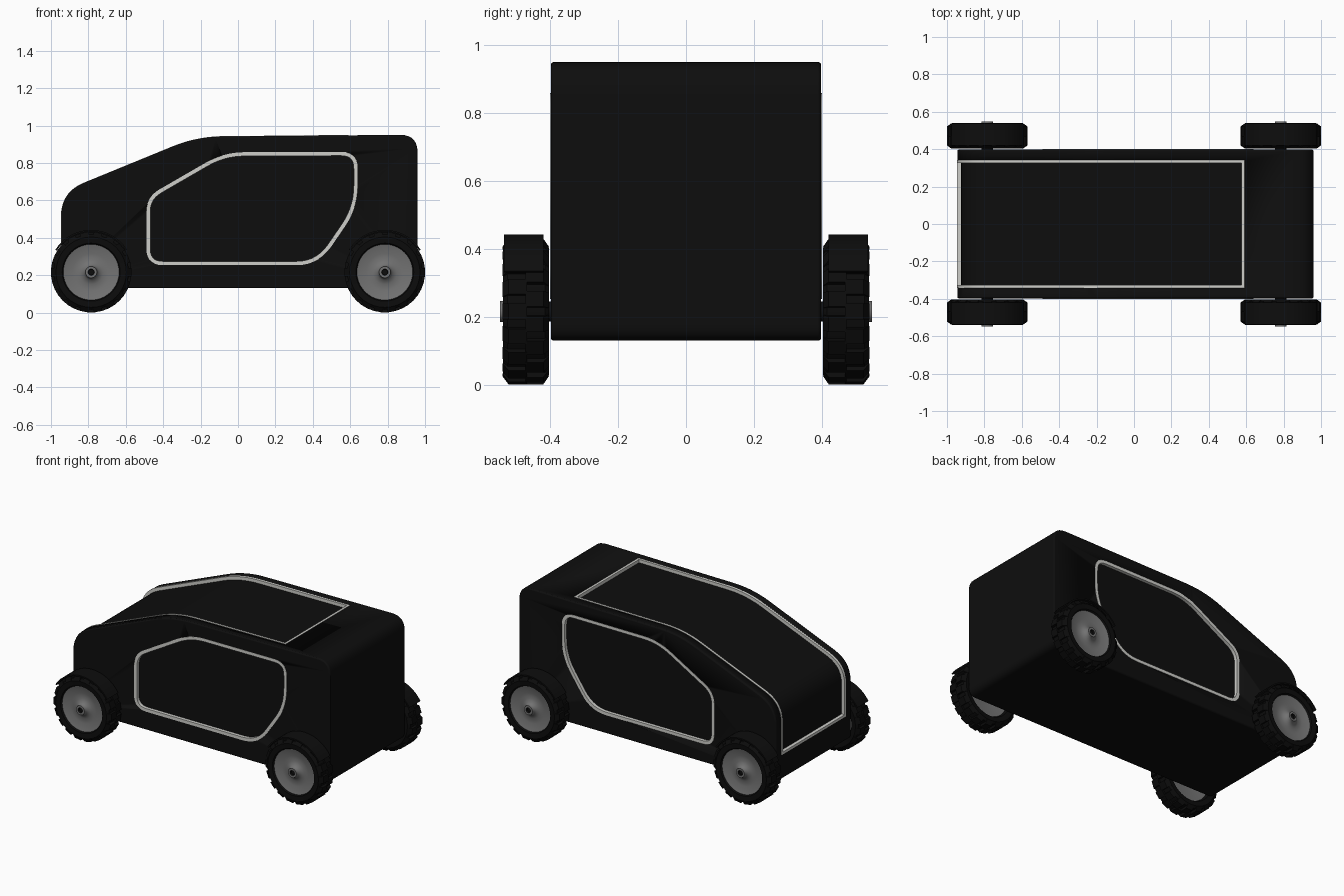
import bpy, bmesh, math
from mathutils import Vector

if "Cube" in bpy.data.objects:
    bpy.data.objects.remove(bpy.data.objects["Cube"])

def material(name, r, g, b):
    m = bpy.data.materials.new(name)
    m.diffuse_color = (r, g, b, 1)
    m.use_nodes = True
    m.node_tree.nodes["Principled BSDF"].inputs["Base Color"].default_value = m.diffuse_color
    return m

BLACK = material("gloss_black", .0042, .0042, .0042)
RUBBER = material("tyre_black", .0035, .0035, .0035)
TRIM = material("light_trim", .62, .62, .59)
HUB = material("hub_grey", .17, .17, .17)

def finish(name, bm, mats, angle=35):
    bmesh.ops.recalc_face_normals(bm, faces=bm.faces)
    for f in bm.faces:
        f.smooth = True
    for e in bm.edges:
        e.smooth = e.calc_face_angle(0) < math.radians(angle)
    me = bpy.data.meshes.new(name)
    bm.to_mesh(me)
    bm.free()
    for m in mats:
        me.materials.append(m)
    ob = bpy.data.objects.new(name, me)
    bpy.context.collection.objects.link(ob)
    return ob

def rounded(corners, n=7):
    """Closed outline of (x, z, cut): every corner becomes a small curve."""
    out = []
    for i, (x, z, d) in enumerate(corners):
        c = Vector((x, z))
        a = c + (Vector(corners[i - 1][:2]) - c).normalized() * d
        b = c + (Vector(corners[(i + 1) % len(corners)][:2]) - c).normalized() * d
        for k in range(n + 1):
            t = k / n
            out.append(a * (1 - t) ** 2 + c * 2 * t * (1 - t) + b * t * t)
    return out

def offset(pts, d, closed=True):
    """Move a clockwise outline outward by d (inward if negative)."""
    out, n = [], len(pts)
    for i, p in enumerate(pts):
        a = pts[i - 1] if closed or i > 0 else None
        b = pts[(i + 1) % n] if closed or i < n - 1 else None
        dirs = []
        if a is not None:
            dirs.append((p - a).normalized())
        if b is not None:
            dirs.append((b - p).normalized())
        nor = [Vector((-v.y, v.x)) for v in dirs]
        m = sum(nor, Vector((0, 0))).normalized()
        out.append(p + m * d / max(.3, m.dot(nor[0])))
    return out

def prism(name, pts, y0, y1, mat):
    bm = bmesh.new()
    a = [bm.verts.new((p[0], y0, p[1])) for p in pts]
    b = [bm.verts.new((p[0], y1, p[1])) for p in pts]
    bm.faces.new(a)
    bm.faces.new(b[::-1])
    for i in range(len(pts)):
        bm.faces.new((a[i - 1], a[i], b[i], b[i - 1]))
    return finish(name, bm, [mat])

def ring(name, outer, inner, y0, y1, mat):
    bm = bmesh.new()
    loops = [[bm.verts.new((p[0], y, p[1])) for p in pts]
             for pts, y in ((outer, y0), (outer, y1), (inner, y1), (inner, y0))]
    for k in range(4):
        a, b = loops[k - 1], loops[k]
        for i in range(len(a)):
            bm.faces.new((a[i - 1], a[i], b[i], b[i - 1]))
    return finish(name, bm, [mat])

def lathe(bm, prof, cx, cz, sy, mat, n=40):
    rows = []
    for r, y in prof:
        if r == 0:
            rows.append([bm.verts.new((cx, sy * y, cz))] * n)
        else:
            rows.append([bm.verts.new((cx + r * math.cos(math.tau * i / n), sy * y,
                                       cz + r * math.sin(math.tau * i / n))) for i in range(n)])
    for a, b in zip(rows, rows[1:]):
        for i in range(n):
            vs = list(dict.fromkeys((a[i - 1], a[i], b[i], b[i - 1])))
            bm.faces.new(vs).material_index = mat

# Body shell
N = 7
profile = rounded([(-.945, .13, .03), (-.945, .643, .13), (-.22, .94, .14),
                   (.96, .951, .095), (.96, .13, .05)], N)
body = prism("body", profile, -.398, .398, BLACK)
bev = body.modifiers.new("edge", 'BEVEL')
bev.width, bev.segments, bev.angle_limit = .008, 2, math.radians(60)

def cut(cutter):
    cutter.hide_render = True
    cutter.hide_viewport = False
    m = body.modifiers.new("recess", 'BOOLEAN')
    m.operation, m.solver, m.object = 'DIFFERENCE', 'EXACT', cutter
    cutters.append(cutter)

cutters = []

# Windscreen and roof panel: sunk band along the front and top
def roof_path(z0, x1):
    return [Vector((-.945, z0))] + profile[N + 1:3 * (N + 1)] + [Vector((x1, .9475))]

def band(path, hi, lo):
    return offset(path, hi, False) + offset(path, lo, False)[::-1]

cut(prism("roof_cutter", band(roof_path(.308, .583), .05, -.02), -.332, .332, BLACK))
full = roof_path(.30, .592)
for s, side in ((-1, "right"), (1, "left")):
    y = sorted((s * .326, s * .342))
    prism("roof_trim_" + side, band(full, .002, -.022), y[0], y[1], TRIM)
prism("roof_trim_rear", [(.576, .92), (.576, .949), (.592, .949), (.592, .92)], -.342, .342, TRIM)
prism("roof_trim_front", [(-.947, .30), (-.947, .316), (-.922, .316), (-.922, .30)],
      -.342, .342, TRIM)

# Side windows: sunk panel with a trim frame
window = rounded([(-.49, .618, .08), (-.076, .857, .11), (.64, .86, .09),
                  (.64, .56, .12), (.43, .253, .12), (-.49, .253, .09)], N)
for s, side in ((-1, "right"), (1, "left")):
    y = sorted((s * .378, s * .45))
    cut(prism("window_cutter_" + side, offset(window, -.01), y[0], y[1], BLACK))
    y = sorted((s * .376, s * .4))
    ring("window_trim_" + side, window, offset(window, -.021), y[0], y[1], TRIM)

# Apply the cuts and drop the cutters
dg = bpy.context.evaluated_depsgraph_get()
mesh = bpy.data.meshes.new_from_object(body.evaluated_get(dg))
body.modifiers.clear()
body.data = mesh
for c in cutters:
    bpy.data.objects.remove(c)

# Wheels and mudguards
CZ, LUGS = .216, 18
TYRE = [(.145, .425), (.155, .408), (.188, .403), (.201, .415), (.201, .525),
        (.188, .539), (.155, .536), (.147, .522)]
DISC = [(0, .44), (.06, .435), (.15, .425)]
FACE = [(.15, .526), (.143, .524), (.10, .512), (.065, .512), (.042, .522), (.031, .537),
        (.031, .548), (.017, .548)]
HOLE = [(.017, .548), (.015, .535), (0, .535)]

def lug(bm, cx, sy, ang, y_out, y_in, y_top):
    """One tread block, tapered at its shoulder."""
    v = []
    for r, yo in ((.19, y_out), (.2145, y_top)):
        for t, y in ((-.023, yo), (.023, yo), (.023, y_in), (-.023, y_in)):
            v.append(bm.verts.new((cx + r * math.cos(ang) - t * math.sin(ang), sy * y,
                                   CZ + r * math.sin(ang) + t * math.cos(ang))))
    for f in ((0, 1, 2, 3), (4, 5, 6, 7), (0, 1, 5, 4), (1, 2, 6, 5), (2, 3, 7, 6), (3, 0, 4, 7)):
        bm.faces.new([v[i] for i in f])

for cx, end in ((-.785, "front"), (.785, "rear")):
    for sy, side in ((-1, "right"), (1, "left")):
        tag = end + "_" + side
        bm = bmesh.new()
        lathe(bm, TYRE, cx, CZ, sy, 0)
        for i in range(LUGS):
            a = math.tau * i / LUGS - math.pi / 2
            lug(bm, cx, sy, a, .403, .472, .42)
            lug(bm, cx, sy, a + math.pi / LUGS, .54, .468, .522)
        finish("tyre_" + tag, bm, [RUBBER])
        bm = bmesh.new()
        lathe(bm, FACE, cx, CZ, sy, 0)
        lathe(bm, HOLE, cx, CZ, sy, 1)
        bmesh.ops.remove_doubles(bm, verts=bm.verts, dist=1e-5)
        finish("hub_" + tag, bm, [HUB, BLACK], 50)
        bm = bmesh.new()
        lathe(bm, DISC, cx, CZ, -sy * -1, 0)
        finish("inner_hub_" + tag, bm, [HUB])
        # mudguard arc over the wheel
        arc = [math.radians(32 + 116 * k / 16) for k in range(17)]
        outer = [(cx + .226 * math.cos(a), CZ + .226 * math.sin(a)) for a in arc]
        inner = [(cx + .217 * math.cos(a), CZ + .217 * math.sin(a)) for a in arc[::-1]]
        y = sorted((sy * .42, sy * .536))
        prism("mudguard_" + tag, outer + inner, y[0], y[1], BLACK)
        # axle stub joining wheel and body
        bm = bmesh.new()
        lathe(bm, [(0, .36), (.03, .36), (.03, .45), (0, .45)], cx, CZ, sy, 0, 16)
        finish("axle_" + tag, bm, [BLACK])
